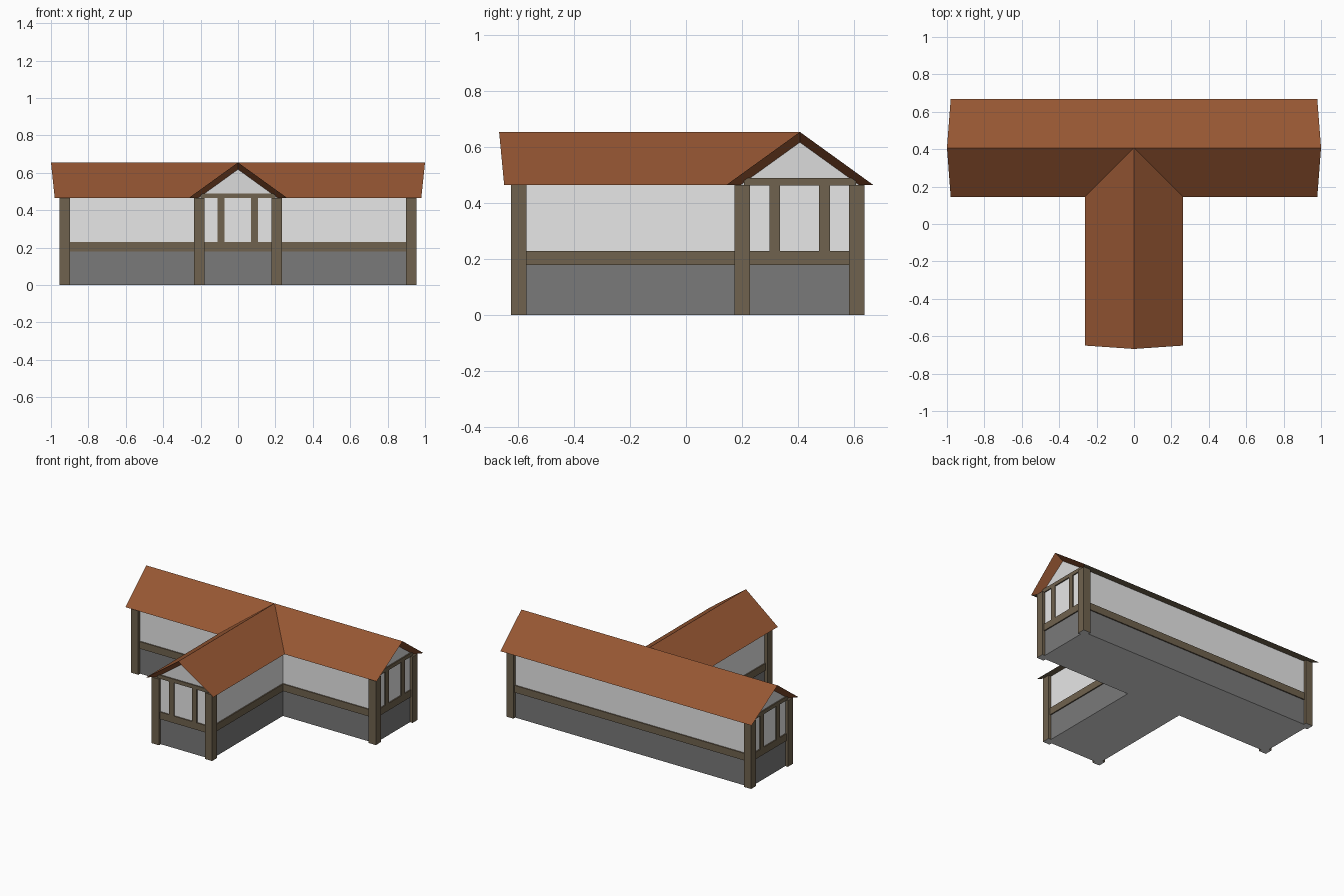
import bpy
import bmesh
from mathutils import Vector

cube = bpy.data.objects.get("Cube")
if cube:
    bpy.data.objects.remove(cube, do_unlink=True)


def material(name, color):
    mat = bpy.data.materials.new(name)
    mat.use_nodes = True
    mat.diffuse_color = (*color, 1)
    mat.node_tree.nodes["Principled BSDF"].inputs["Base Color"].default_value = (*color, 1)
    return mat


tile = material("terracotta_tile", (0.305, 0.094, 0.033))
timber = material("brown_timber", (0.162, 0.123, 0.077))
plaster = material("pale_plaster", (0.8, 0.8, 0.8))
stone = material("grey_stone", (0.193, 0.193, 0.193))
light_grey = material("light_grey", (0.71, 0.71, 0.71))

RIDGE_Y = 0.407          # centre line of the long wing
EAVE_Z, RIDGE_Z = 0.466, 0.655
EAVE_HALF = 0.262        # half width across the eaves
INNER_HALF, INNER_Z = 0.211, 0.618
WALL_X, WALL_Y = 0.935, 0.605    # gable wall planes


def make(name, bm, mat):
    bmesh.ops.recalc_face_normals(bm, faces=bm.faces)
    mesh = bpy.data.meshes.new(name)
    bm.to_mesh(mesh)
    bm.free()
    mesh.materials.append(mat)
    obj = bpy.data.objects.new(name, mesh)
    bpy.context.collection.objects.link(obj)
    return obj


def paint_underside(obj, mat):
    """Give the faces that look straight down their own colour."""
    obj.data.materials.append(mat)
    for poly in obj.data.polygons:
        if poly.normal.z < -0.95:
            poly.material_index = 1


def prism(name, points, offset, mat):
    """Extrude a flat outline along an offset."""
    bm = bmesh.new()
    face = bm.faces.new([bm.verts.new(p) for p in points])
    ext = bmesh.ops.extrude_face_region(bm, geom=[face], use_keep_orig=True)
    moved = [v for v in ext["geom"] if isinstance(v, bmesh.types.BMVert)]
    bmesh.ops.translate(bm, verts=moved, vec=Vector(offset))
    return make(name, bm, mat)


def box(name, lo, hi, mat):
    (x0, y0, z0), (x1, y1, z1) = lo, hi
    outline = [(x0, y0, z0), (x1, y0, z0), (x1, y1, z0), (x0, y1, z0)]
    return prism(name, outline, (0, 0, z1 - z0), mat)


def wall_band(name, grow, z0, z1, mat):
    """T-shaped wall layer, grown outward from the wall planes."""
    wing, end = 0.215 + grow, WALL_X + grow
    front, inner, back = -WALL_Y - grow, 0.193 - grow, 0.618 + grow
    half = [(wing, front), (wing, inner), (end, inner), (end, back)]
    outline = half + [(-x, y) for x, y in reversed(half)]
    return prism(name, [(x, y, z0) for x, y in outline], (0, 0, z1 - z0), mat)


# Map a wing's own axes (along, across, up) into the model
def long_wing(a, c, z):
    return (a, RIDGE_Y + c, z)


def front_wing(a, c, z):
    return (c, -a, z)


def roof(name, place, ends):
    """Roof shell; each end function gives the position along for (across, is inner)."""
    bm = bmesh.new()
    rings = []
    for end in ends:
        outer = [(-EAVE_HALF, EAVE_Z), (0, RIDGE_Z), (EAVE_HALF, EAVE_Z)]
        inner = [(-INNER_HALF, EAVE_Z), (0, INNER_Z), (INNER_HALF, EAVE_Z)]
        rings.append([[bm.verts.new(place(end(c, k), c, z)) for c, z in line]
                      for k, line in enumerate((outer, inner))])
    (oa, ia), (ob, ib) = rings
    for i in range(2):
        j = i + 1
        bm.faces.new([oa[i], oa[j], ob[j], ob[i]])      # slope
        bm.faces.new([ia[i], ib[i], ib[j], ia[j]])      # underside
        bm.faces.new([oa[i], ia[i], ia[j], oa[j]])      # splayed verges
        bm.faces.new([ob[i], ob[j], ib[j], ib[i]])
    for i in (0, 2):
        bm.faces.new([oa[i], ob[i], ib[i], ia[i]])      # flat eaves
    paint_underside(make(name, bm, tile), timber)


def verge(ridge, eave, wall, sign=1):
    def along(c, is_inner):
        return sign * (wall if is_inner else (eave if c else ridge))
    return along


# Roofs: the front roof ends along the valleys
roof("long_roof", long_wing, [verge(1, 0.98, WALL_X, -1), verge(1, 0.98, WALL_X)])
roof("front_roof", front_wing,
     [lambda c, k: abs(c) - RIDGE_Y, verge(0.668, 0.65, WALL_Y)])

# Wall layers
paint_underside(wall_band("stone_base", 0, 0, 0.18, stone), light_grey)
wall_band("sill_beam", 0.008, 0.18, 0.23, timber)
wall_band("plaster_wall", 0, 0.23, EAVE_Z, plaster)

# Corner posts
for sx in (-1, 1):
    side = "left" if sx > 0 else "right"
    for label, x, y in (("front", 0.2075, -0.5975), ("inner", 0.9275, 0.2005),
                        ("back", 0.9275, 0.6105)):
        h = 0.028
        post = box(f"{label}_{side}_post", (sx * x - h, y - h, 0),
                   (sx * x + h, y + h, EAVE_Z), timber)
        paint_underside(post, light_grey)


# Gable ends: triangular panel, tie beam and two studs
def gable(label, place, wall, sign):
    outer, back = sign * (wall + 0.008), sign * (wall - 0.02)
    tri = [(-INNER_HALF, EAVE_Z), (INNER_HALF, EAVE_Z), (0, INNER_Z)]
    depth = Vector(place(back, 0, 0)) - Vector(place(sign * wall, 0, 0))
    prism(label + "_gable_panel", [place(sign * wall, c, z) for c, z in tri], depth, light_grey)
    box(label + "_tie_beam", place(back, -0.2, EAVE_Z - 0.002), place(outer, 0.2, 0.49), timber)
    for c in (-0.09, 0.088):
        box(label + "_stud", place(back, c - 0.019, 0.22), place(outer, c + 0.019, EAVE_Z), timber)


gable("front", front_wing, WALL_Y, 1)
gable("left", long_wing, WALL_X, 1)
gable("right", long_wing, WALL_X, -1)
